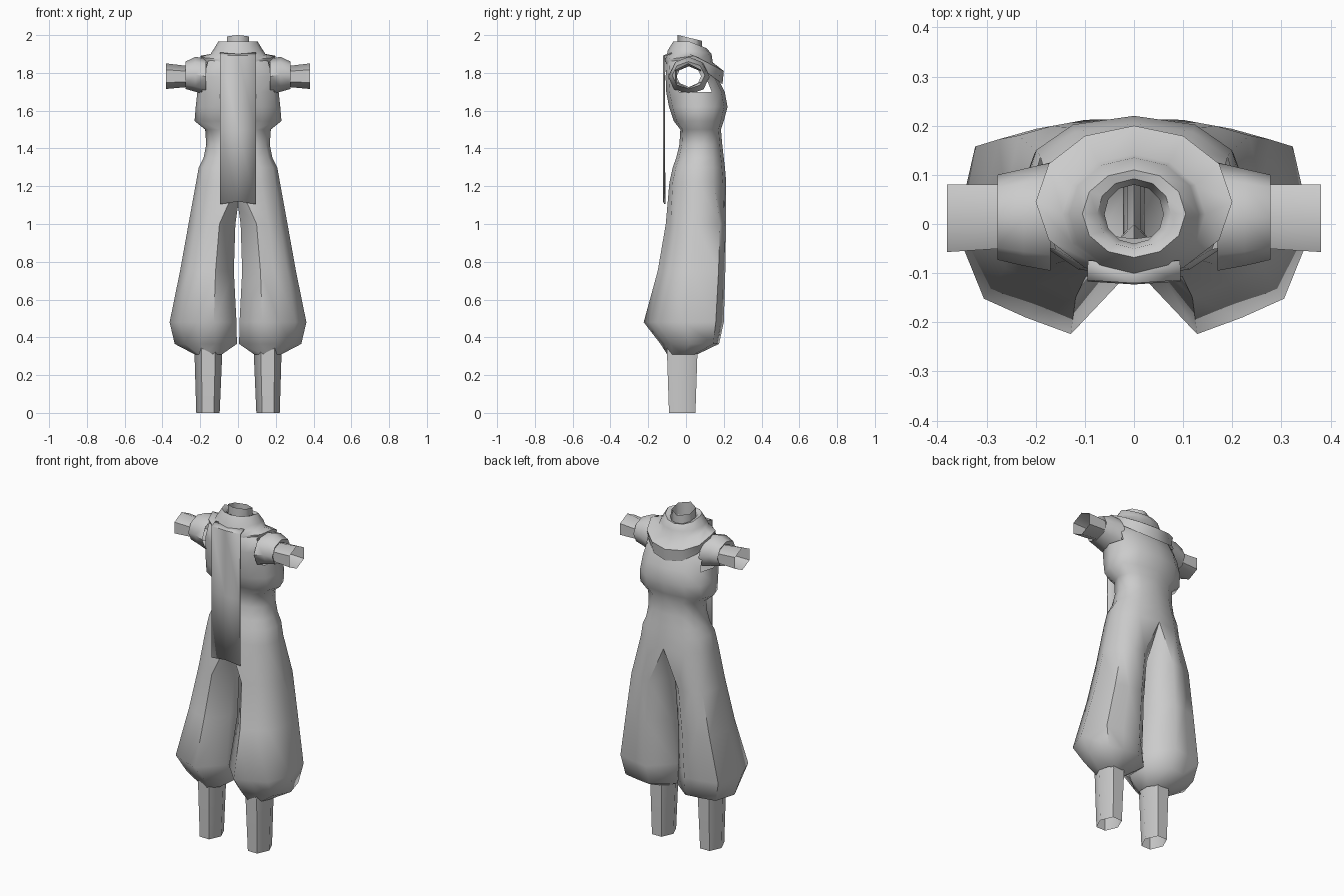
import bpy, bmesh, math

if "Cube" in bpy.data.objects:
    bpy.data.objects.remove(bpy.data.objects["Cube"])

cloth = bpy.data.materials.new("grey cloth")
cloth.diffuse_color = (0.6, 0.6, 0.6, 1)
cloth.use_nodes = True
cloth.node_tree.nodes["Principled BSDF"].inputs["Base Color"].default_value = cloth.diffuse_color


def finish(name, bm, angle=50, mirror=False):
    bmesh.ops.recalc_face_normals(bm, faces=bm.faces)
    me = bpy.data.meshes.new(name)
    bm.to_mesh(me)
    bm.free()
    ob = bpy.data.objects.new(name, me)
    bpy.context.collection.objects.link(ob)
    me.materials.append(cloth)
    bpy.ops.object.select_all(action='DESELECT')
    ob.select_set(True)
    bpy.context.view_layer.objects.active = ob
    if mirror:
        m = ob.modifiers.new("mirror", 'MIRROR')
        m.use_clip = True
        m.merge_threshold = 0.002
        bpy.ops.object.modifier_apply(modifier="mirror")
    bpy.ops.object.shade_smooth_by_angle(angle=math.radians(angle))
    return ob


def bridge(bm, a, b, closed=True, skip=()):
    n = len(a)
    for i in range(n if closed else n - 1):
        if i not in skip:
            j = (i + 1) % n
            bm.faces.new((a[i], a[j], b[j], b[i]))


def loft(bm, rings):
    rows = [[bm.verts.new(p) for p in r] for r in rings]
    for a, b in zip(rows, rows[1:]):
        bridge(bm, a, b)
    return rows


def spow(v, e):
    return math.copysign(abs(v) ** e, v)


def half_ring(z, rx, y0, y1):
    pts = []
    for i in range(7):
        t = -math.pi / 2 + math.pi * i / 6
        x = 0 if i in (0, 6) else rx * spow(math.cos(t), 0.85)
        pts.append((x, (y0 + y1) / 2 + (y1 - y0) / 2 * spow(math.sin(t), 0.85), z))
    return pts


# Body: torso half joined to a baggy trouser leg
bm = bmesh.new()
torso = [(1.22, .222, -.088, .213), (1.30, .208, -.07, .206), (1.35, .182, -.052, .2),
         (1.42, .168, -.035, .192), (1.50, .174, -.03, .185), (1.545, .23, -.065, .2),
         (1.62, .224, -.09, .22), (1.70, .215, -.105, .205), (1.78, .205, -.108, .165),
         (1.86, .18, -.10, .12), (1.89, .10, -.08, .09)]
rows = [[bm.verts.new(p) for p in half_ring(*t)] for t in torso]
for k, (a, b) in enumerate(zip(rows, rows[1:])):
    bridge(bm, a, b, closed=False, skip=(2, 3) if k in (7, 8) else ())  # arm holes

# Leg rings: bounds x0, x1, y0, y1 at height z
leg_shape = [(.34, 0), (.6, .08), (.84, .17), (1, .5), (.89, .9), (.62, .96), (.34, 1),
             (0, .72), (0, .3)]
legs = [(1.0, .014, .262, -.107, .212), (.75, .022, .307, -.15, .208),
        (.48, .008, .362, -.224, .2), (.365, .006, .335, -.135, .175),
        (.31, .085, .23, -.10, .06)]
prev = rows[0] + [bm.verts.new((0, .12, 1.11)), bm.verts.new((0, .0, 1.095))]
for z, x0, x1, y0, y1 in legs:
    cur = [bm.verts.new((x0 + u * (x1 - x0), y0 + v * (y1 - y0), z)) for u, v in leg_shape]
    bridge(bm, prev, cur)
    prev = cur
finish("jacket_and_trousers", bm, 60, mirror=True)

# Shins: open six-sided tubes
bm = bmesh.new()


def shin_ring(z, cx, cy, rx, ry):
    return [(cx + rx * math.cos(math.pi * k / 3), cy + ry * math.sin(math.pi * k / 3) / .866, z)
            for k in range(6)]


loft(bm, [shin_ring(.40, .158, -.02, .074, .08), shin_ring(.30, .157, -.02, .073, .08),
          shin_ring(0, .159, -.02, .062, .07)])
finish("shins", bm, 62, mirror=True)


# Arms and sleeves: rings across x with bounds in y and z
def arm_ring(x, y0, y1, z0, z1, n):
    ext = math.cos(math.pi / 6) if n == 6 else 1
    return [(x, (y0 + y1) / 2 + (y1 - y0) / 2 * math.cos(math.pi / 2 + math.tau * k / n) / ext,
             (z0 + z1) / 2 + (z1 - z0) / 2 * math.sin(math.pi / 2 + math.tau * k / n))
            for k in range(n)]


bm = bmesh.new()
loft(bm, [arm_ring(.20, -.05, .08, 1.725, 1.835, 6), arm_ring(.27, -.05, .08, 1.725, 1.837, 6),
          arm_ring(.38, -.057, .08, 1.715, 1.85, 6)])
finish("arms", bm, 62, mirror=True)

bm = bmesh.new()
loft(bm, [arm_ring(.17, -.095, .125, 1.685, 1.875, 8), arm_ring(.225, -.085, .112, 1.70, 1.885, 8),
          arm_ring(.278, -.073, .10, 1.715, 1.86, 8), arm_ring(.265, -.05, .08, 1.725, 1.838, 8)])
finish("sleeves", bm, 50, mirror=True)


# Scarf: draped rings, lower at the back
def scarf_ring(rx, y0, y1, zf, zs, zb):
    pts = []
    for k in range(12):
        t = math.tau * k / 12
        s = math.sin(t)
        z = zs + (zb - zs) * s if s > 0 else zs + (zs - zf) * s
        pts.append((rx * math.cos(t), (y0 + y1) / 2 + (y1 - y0) / 2 * s, z))
    return pts


bm = bmesh.new()
loft(bm, [scarf_ring(*r) for r in [
    (.14, -.07, .14, 1.85, 1.85, 1.79), (.187, -.10, .193, 1.83, 1.852, 1.74),
    (.2, -.11, .2, 1.87, 1.89, 1.81), (.145, -.102, .142, 1.893, 1.9, 1.855),
    (.132, -.096, .135, 1.92, 1.92, 1.90), (.105, -.068, .11, 1.965, 1.965, 1.93),
    (.075, -.05, .092, 1.955, 1.95, 1.925), (.06, -.04, .08, 1.9, 1.9, 1.88)]])
finish("scarf", bm, 50)

# Neck: open six-sided stub with a tilted rim
bm = bmesh.new()
hexa = [(0, .085), (.058, .052), (.058, -.012), (0, -.045), (-.058, -.012), (-.058, .052)]
loft(bm, [[(x, y, 1.87) for x, y in hexa], [(x, y, 1.99 - .24 * y) for x, y in hexa]])
finish("neck", bm, 62)

# Hanging scarf end: thin strip down the front
bm = bmesh.new()
strip = [(-.075, 1.905), (-.112, 1.89), (-.114, 1.5), (-.112, 1.105)]
rows = [[bm.verts.new((x, y - (.006 if x == 0 else 0), z + (.014 if x == 0 and z < 1.2 else 0)))
         for x in (-.094, 0, .094)] for y, z in strip]
for a, b in zip(rows, rows[1:]):
    bridge(bm, a, b, closed=False)
panel = finish("scarf_end", bm, 40)
sol = panel.modifiers.new("thickness", 'SOLIDIFY')
sol.thickness = 0.006
sol.offset = 0
